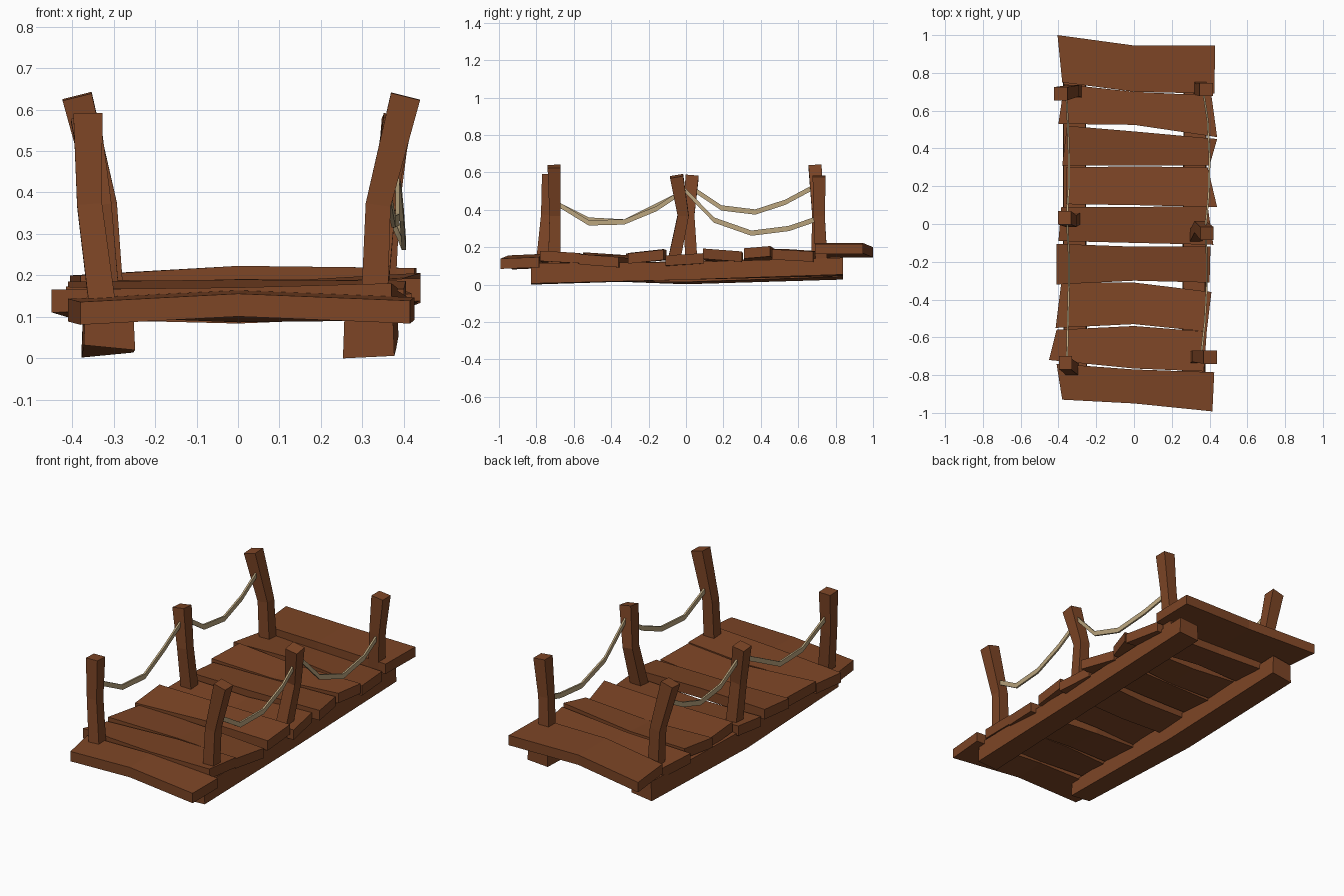
import bpy, bmesh


def material(name, rgb):
    m = bpy.data.materials.new(name)
    m.diffuse_color = (*rgb, 1)
    return m


wood = material("brown wood", (0.205, 0.060, 0.019))
rope_tan = material("tan rope", (0.50, 0.38, 0.21))


def loft(name, rings, mat):
    """Join four-point rings into a closed flat-faced solid."""
    bm = bmesh.new()
    rows = [[bm.verts.new(p) for p in ring] for ring in rings]
    for a, b in zip(rows, rows[1:]):
        for i in range(4):
            j = (i + 1) % 4
            bm.faces.new((a[i], a[j], b[j], b[i]))
    bm.faces.new(rows[0])
    bm.faces.new(rows[-1])
    bmesh.ops.recalc_face_normals(bm, faces=bm.faces)
    me = bpy.data.meshes.new(name)
    bm.to_mesh(me)
    bm.free()
    me.materials.append(mat)
    ob = bpy.data.objects.new(name, me)
    bpy.context.collection.objects.link(ob)
    return ob


# Deck planks: front/back edge in y at left, middle, right
plank_y = [
    (-.93, -.74, -.95, -.77, -.992, -.785),
    (-.72, -.56, -.765, -.54, -.78, -.57),
    (-.55, -.31, -.53, -.31, -.57, -.36),
    (-.32, -.105, -.30, -.12, -.31, -.12),
    (-.09, .09, -.10, .09, -.11, .095),
    (.105, .30, .10, .305, .09, .30),
    (.31, .52, .31, .49, .31, .45),
    (.53, .74, .525, .70, .46, .68),
    (.75, 1.0, .70, .945, .69, .945),
]
# x of left front, left back, right front, right back corners
plank_x = [
    (-.38, -.41, .415, .425), (-.45, -.41, .37, .385), (-.415, -.385, .385, .41),
    (-.41, -.41, .40, .405), (-.40, -.385, .42, .39), (-.36, -.36, .44, .39),
    (-.38, -.355, .40, .44), (-.40, -.37, .44, .41), (-.38, -.405, .425, .43),
]
# underside height at left, middle, right, and front-to-back tilt
plank_z = [
    (.085, .105, .088, .004), (.105, .11, .12, -.006), (.11, .095, .10, -.008),
    (.12, .125, .122, .01), (.10, .09, .107, .006), (.12, .12, .13, -.008),
    (.13, .12, .145, .006), (.12, .13, .128, -.006), (.145, .168, .163, 0),
]
T = .055
for n, (ys, xs, zs) in enumerate(zip(plank_y, plank_x, plank_z)):
    ends = [(xs[0], xs[1]), (0, 0), (xs[2], xs[3])]
    rings = []
    for k, (x0, x1) in enumerate(ends):
        y0, y1 = ys[2 * k], ys[2 * k + 1]
        za, zb = zs[k] - zs[3], zs[k] + zs[3]
        rings.append([(x0, y0, za), (x1, y1, zb), (x1, y1, zb + T), (x0, y0, za + T)])
    loft(f"deck_plank_{n + 1}", rings, wood)

# Long support beams: (y, centre x, bottom z, top z, roll)
beams = {
    "left_beam": [(-.81, -.31, .026, .11, -.006), (0, -.315, .008, .12, .006), (.84, -.315, .035, .14, .008)],
    "right_beam": [(-.83, .315, .003, .112, .003), (0, .32, .026, .12, 0), (.84, .325, .05, .14, .004)],
}
for name, secs in beams.items():
    loft(name, [[(x - .062, y, b - r), (x + .062, y, b + r), (x + .058, y, t + r), (x - .058, y, t - r)]
                for y, x, b, t, r in secs], wood)

# Railing posts: centre points at base, bend and top
posts = {
    "front_left_post": [(-.325, -.77, .11), (-.358, -.745, .37), (-.362, -.735, .59)],
    "middle_left_post": [(-.315, .03, .11), (-.335, .015, .37), (-.368, .033, .58)],
    "back_left_post": [(-.305, .70, .11), (-.322, .705, .37), (-.388, .69, .632)],
    "front_right_post": [(.328, -.705, .11), (.338, -.70, .37), (.404, -.705, .632)],
    "middle_right_post": [(.325, -.068, .11), (.35, -.015, .37), (.386, -.05, .58)],
    "back_right_post": [(.345, .725, .11), (.36, .712, .37), (.382, .712, .58)],
}
for name, pts in posts.items():
    rings = []
    for k, (x, y, z) in enumerate(pts):
        h = (.032, .03, .035)[k]
        a, b = pts[max(k - 1, 0)], pts[min(k + 1, 2)]
        sx = (b[0] - a[0]) / (b[2] - a[2])
        sy = (b[1] - a[1]) / (b[2] - a[2])
        rings.append([(x + u * h, y + v * h, z - (u * sx + v * sy) * h)
                      for u, v in ((-1, -1), (1, -1), (1, 1), (-1, 1))])
    loft(name, rings, wood)

# Sagging flat ropes strung between posts
ropes = {
    "front_left_rope": [(-.355, -.73, .45), (-.35, -.52, .345), (-.345, -.33, .335), (-.345, -.16, .42), (-.355, .02, .51)],
    "back_left_rope": [(-.355, .04, .51), (-.345, .19, .41), (-.345, .37, .388), (-.35, .53, .44), (-.358, .68, .52)],
    "front_right_rope": [(.355, -.70, .44), (.375, -.52, .33), (.385, -.33, .335), (.385, -.16, .405), (.378, -.03, .49)],
    "back_right_rope": [(.378, -.02, .52), (.395, .15, .345), (.40, .35, .275), (.39, .55, .30), (.365, .71, .355)],
}
for name, pts in ropes.items():
    loft(name, [[(x - .005, y, z - .014), (x + .005, y, z - .014),
                 (x + .005, y, z + .014), (x - .005, y, z + .014)] for x, y, z in pts], rope_tan)
